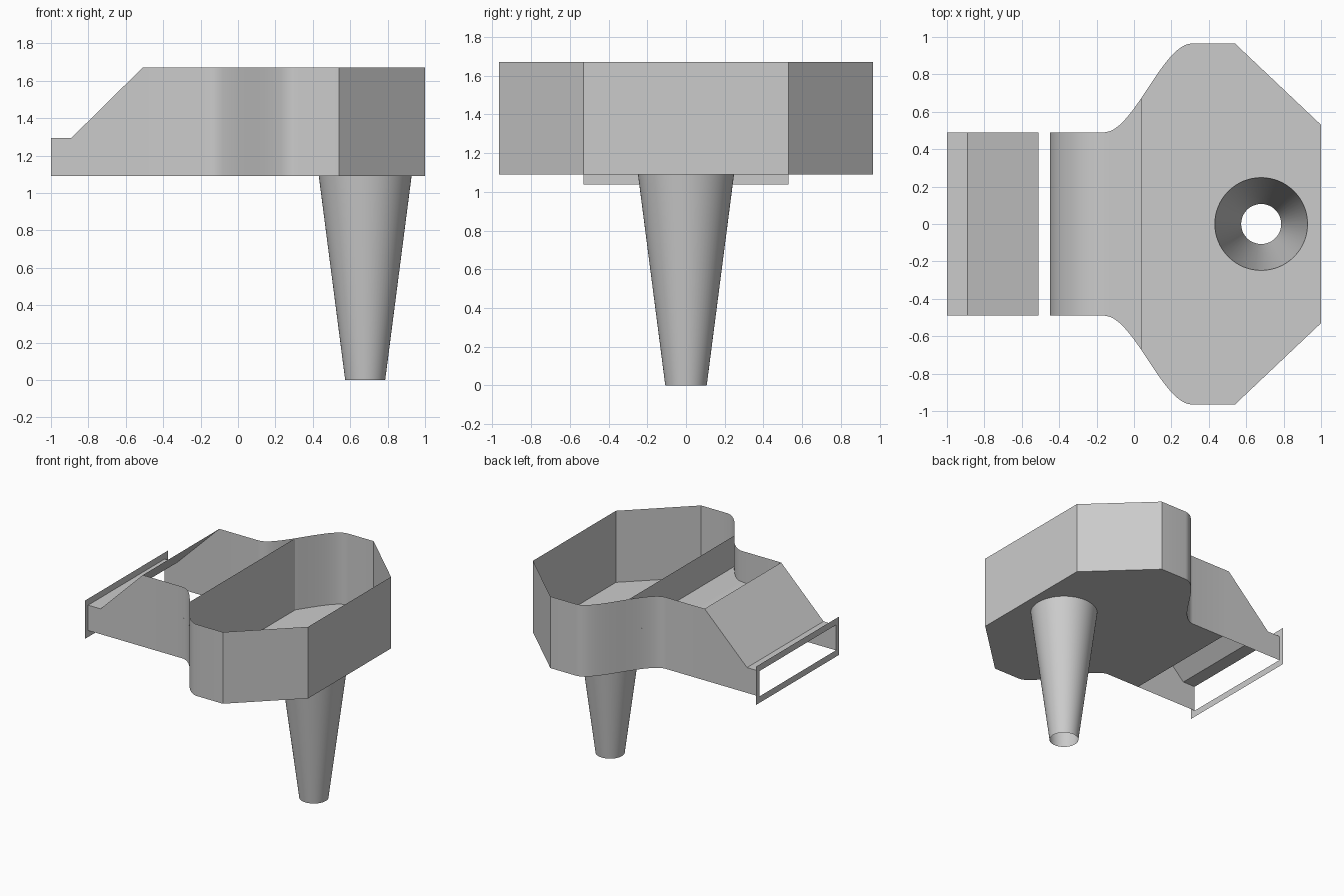
import bpy, bmesh
from math import sin, cos, pi

if "Cube" in bpy.data.objects:
    bpy.data.objects.remove(bpy.data.objects["Cube"])

grey = bpy.data.materials.new("plain_grey")
grey.use_nodes = True
grey.diffuse_color = (0.6, 0.6, 0.6, 1)
grey.node_tree.nodes["Principled BSDF"].inputs["Base Color"].default_value = (0.6, 0.6, 0.6, 1)

FLOOR, RIM, SLOT_TOP = 1.09, 1.67, 1.295
ARM, BODY = 0.49, 0.965
CURVE_START, CURVE_END = -0.16, 0.31
LIP, DIVIDER, FUNNEL_X = -0.45, 0.04, 0.68


def half_width(x):
    """Half width of the plan between the arm and the full body."""
    u = min(max((x - CURVE_START) / (CURVE_END - CURVE_START), 0), 1)
    return ARM + (BODY - ARM) * u * u * (3 - 2 * u)


def finish(name, bm):
    mesh = bpy.data.meshes.new(name)
    bm.to_mesh(mesh)
    bm.free()
    mesh.materials.append(grey)
    obj = bpy.data.objects.new(name, mesh)
    bpy.context.collection.objects.link(obj)
    bpy.ops.object.select_all(action="DESELECT")
    obj.select_set(True)
    bpy.context.view_layer.objects.active = obj
    bpy.ops.object.shade_smooth_by_angle(angle=pi / 6)
    return obj


def strip(name, lows, highs, closed=False):
    """Sheet joining two matching rows of points."""
    bm = bmesh.new()
    a = [bm.verts.new(p) for p in lows]
    b = [bm.verts.new(p) for p in highs]
    n = len(a)
    for i in range(n if closed else n - 1):
        j = (i + 1) % n
        bm.faces.new((a[i], a[j], b[j], b[i]))
    return finish(name, bm)


def circle(radius, z, n=64):
    return [(FUNNEL_X + radius * cos(2 * pi * i / n), radius * sin(2 * pi * i / n), z)
            for i in range(n)]


def mirrored(half):
    """Continue a plan outline from its -y half onto its +y half."""
    return half + [(x, -y) for x, y in reversed(half)]


# Plan outline shared by the walls and the floor
steps = 24
curve = [CURVE_START + (CURVE_END - CURVE_START) * i / steps for i in range(steps + 1)]
body_half = [(x, -half_width(x)) for x in curve] + [(0.54, -BODY), (1, -0.53)]

# Outer wall, lowered along the arm to follow the sloping roof
wall = mirrored([(x, -ARM) for x in (-1, -0.89, -0.51)] + body_half)


def wall_top(x):
    return min(RIM, max(SLOT_TOP, SLOT_TOP + (x + 0.89) * (RIM - SLOT_TOP) / 0.38))


strip("outer_wall", [(x, y, FLOOR) for x, y in wall], [(x, y, wall_top(x)) for x, y in wall])

# Sloping roof over the arm
roof = [(-1, SLOT_TOP), (-0.89, SLOT_TOP), (-0.51, RIM)]
strip("arm_roof", [(x, -ARM, z) for x, z in roof], [(x, ARM, z) for x, z in roof])

# Floor with the funnel opening
bm = bmesh.new()
edges = []
outline = [(x, y, FLOOR) for x, y in mirrored([(LIP, -ARM)] + body_half)]
for loop in (outline, circle(0.248, FLOOR)):
    verts = [bm.verts.new(p) for p in loop]
    edges += [bm.edges.new((verts[i - 1], verts[i])) for i in range(len(verts))]
bmesh.ops.triangle_fill(bm, edges=edges, use_beauty=True, normal=(0, 0, 1))
finish("floor", bm)

# Tapered open funnel
strip("funnel", circle(0.107, 0), circle(0.248, FLOOR), closed=True)

# Divider across the body
strip("divider", [(DIVIDER, -half_width(DIVIDER), FLOOR), (DIVIDER, half_width(DIVIDER), FLOOR)],
      [(DIVIDER, -half_width(DIVIDER), RIM), (DIVIDER, half_width(DIVIDER), RIM)])

# Rounded guide behind the arm gap, running level to the divider
guide = [(-0.15 - 0.3 * cos(t * pi / 32), FLOOR + 0.33 * sin(t * pi / 32)) for t in range(17)]
guide += [(-0.15 + (DIVIDER + 0.15) * i / 8, guide[-1][1]) for i in range(1, 9)]
strip("rounded_guide", [(x, -half_width(x), z) for x, z in guide],
      [(x, half_width(x), z) for x, z in guide])

# Flat flange around the slot
corners = [(-1, -1), (1, -1), (1, 1), (-1, 1)]
middle = (FLOOR + SLOT_TOP) / 2
strip("slot_flange",
      [(-1, 0.53 * s, middle + 0.155 * t) for s, t in corners],
      [(-1, ARM * s, middle + (SLOT_TOP - FLOOR) / 2 * t) for s, t in corners], closed=True)
